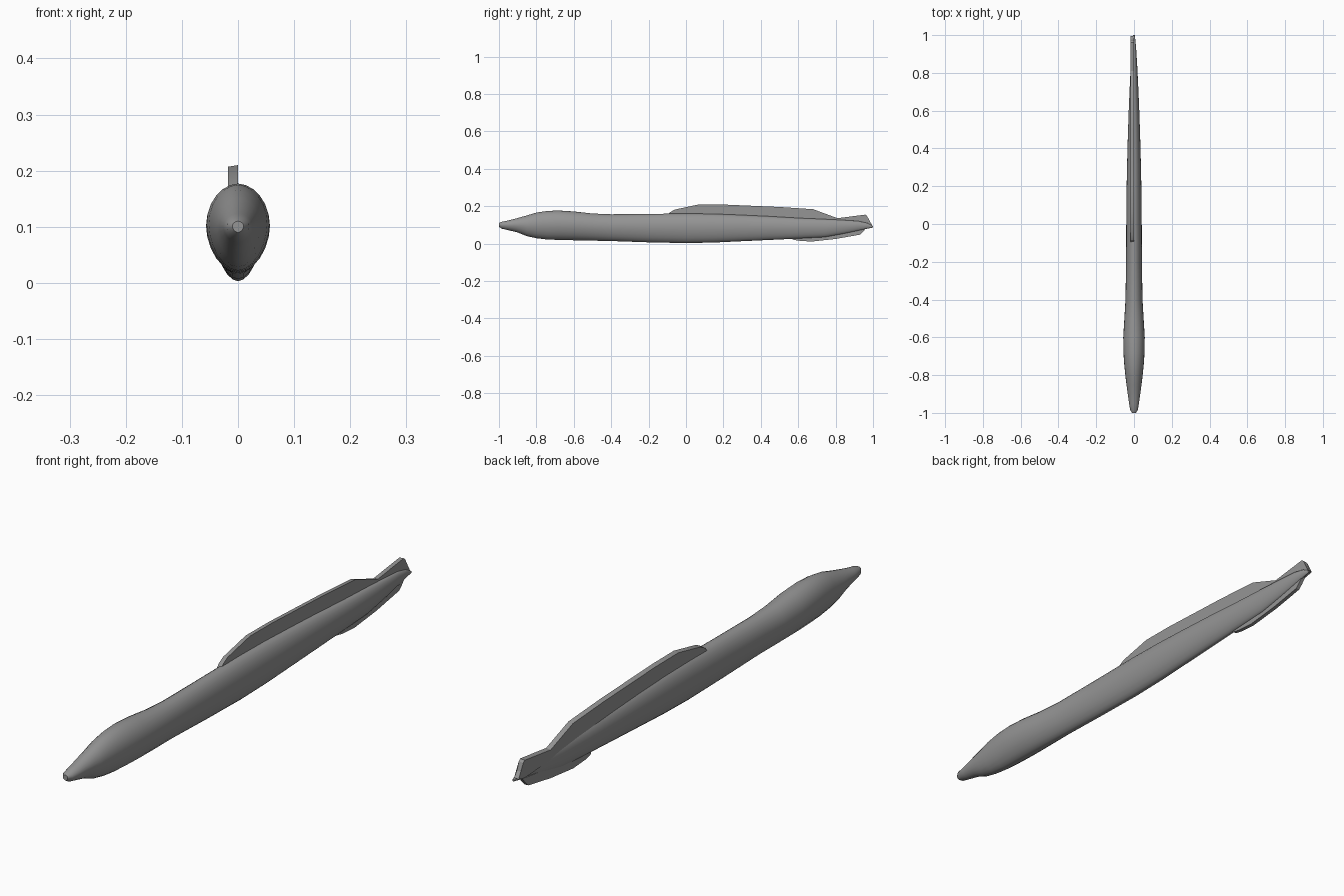
import bpy, bmesh, math

if "Cube" in bpy.data.objects:
    bpy.data.objects.remove(bpy.data.objects["Cube"])

grey = bpy.data.materials.new("grey skin")
grey.diffuse_color = (0.3, 0.3, 0.3, 1)
grey.use_nodes = True
grey.node_tree.nodes["Principled BSDF"].inputs["Base Color"].default_value = grey.diffuse_color


def finish(name, bm, smooth_angle):
    bmesh.ops.recalc_face_normals(bm, faces=bm.faces)
    mesh = bpy.data.meshes.new(name)
    bm.to_mesh(mesh)
    bm.free()
    mesh.materials.append(grey)
    ob = bpy.data.objects.new(name, mesh)
    bpy.context.collection.objects.link(ob)
    bpy.ops.object.select_all(action='DESELECT')
    bpy.context.view_layer.objects.active = ob
    ob.select_set(True)
    bpy.ops.object.shade_smooth_by_angle(angle=math.radians(smooth_angle))
    return ob


# Body stations: y, bottom z, top z, half width
STATIONS = [
    (-1.0, .090, .110, .010), (-.985, .080, .117, .020), (-.95, .072, .124, .026),
    (-.90, .060, .137, .033), (-.85, .040, .151, .040), (-.80, .029, .166, .046),
    (-.74, .022, .175, .052), (-.68, .020, .177, .056), (-.60, .018, .172, .057),
    (-.50, .016, .161, .051), (-.40, .014, .157, .045), (-.20, .007, .159, .042),
    (0, .003, .161, .041), (.15, .006, .159, .040), (.30, .013, .153, .037),
    (.45, .020, .146, .033), (.60, .027, .137, .028), (.74, .034, .131, .022),
    (.84, .052, .126, .017), (.92, .069, .121, .012), (.97, .080, .110, .008),
    (1.0, .086, .094, .004)]
SIDES = 24


def section(bm, y, low, high, half):
    mid = low + (high - low) * .54
    ring = []
    for i in range(SIDES):
        a = 2 * math.pi * i / SIDES
        c, s = math.cos(a), math.sin(a)
        x = half * math.copysign(abs(c) ** 1.06, c)
        # the belly is slightly more keeled than the back
        z = mid + (s * (high - mid) if s > 0 else -(abs(s) ** 1.12) * (mid - low))
        ring.append(bm.verts.new((x, y, z)))
    return ring


bm = bmesh.new()
rings = [section(bm, *st) for st in STATIONS]
for a, b in zip(rings, rings[1:]):
    for i in range(SIDES):
        j = (i + 1) % SIDES
        bm.faces.new((a[i], a[j], b[j], b[i]))
bm.faces.new(rings[0])
bm.faces.new(rings[-1])
finish("body", bm, 50)


# Fins: side profile (y, z) extruded across x
def fin(name, profile, x0, x1, slant=0.0):
    bm = bmesh.new()
    left = [bm.verts.new((x0, y, z - slant)) for y, z in profile]
    right = [bm.verts.new((x1, y, z)) for y, z in profile]
    bm.faces.new(left)
    bm.faces.new(right)
    for i in range(len(profile)):
        j = (i + 1) % len(profile)
        bm.faces.new((left[i], left[j], right[j], right[i]))
    bmesh.ops.triangulate(bm, faces=[f for f in bm.faces if len(f.verts) > 4])
    finish(name, bm, 20)


fin("dorsal_fin", [(-.10, .150), (-.085, .168), (-.06, .182), (.07, .210), (.20, .209),
                   (.50, .196), (.68, .184), (.81, .136), (.81, .100), (.60, .110),
                   (.30, .130), (0, .140)], -.018, 0, .003)
fin("tail_fin", [(.80, .100), (.81, .136), (.88, .145), (.96, .155), (.968, .148),
                 (.978, .118), (.995, .098), (.96, .090)], -.018, 0, .002)
fin("belly_fin", [(.56, .045), (.57, .022), (.60, .016), (.67, .011), (.80, .025),
                  (.93, .048), (.945, .062), (.965, .085), (.80, .065)], -.012, .002)
